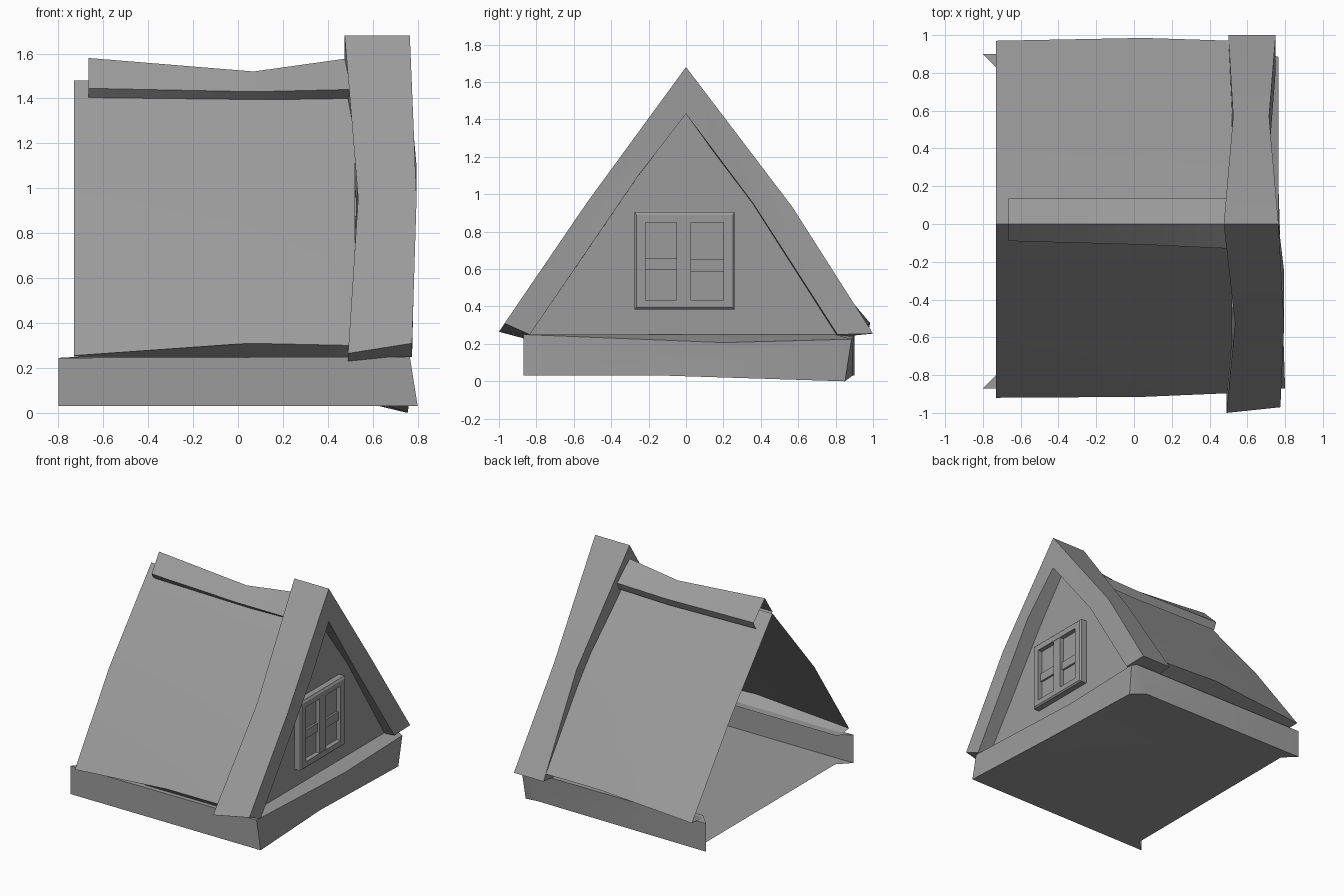
import bpy, bmesh

if "Cube" in bpy.data.objects:
    bpy.data.objects.remove(bpy.data.objects["Cube"])

grey = bpy.data.materials.new("mid_grey")
grey.diffuse_color = (.33, .33, .33, 1)
grey.use_nodes = True
grey.node_tree.nodes["Principled BSDF"].inputs["Base Color"].default_value = grey.diffuse_color


def loft(name, sections, closed_section=False, closed_path=False, caps=False, floor=False):
    """Join equal-length rows of points with faces; only real corners stay sharp."""
    bm = bmesh.new()
    rows = [[bm.verts.new(p) for p in s] for s in sections]
    n = len(rows[0])
    pairs = list(zip(rows, rows[1:]))
    if closed_path:
        pairs.append((rows[-1], rows[0]))
    for a, b in pairs:
        for i in range(n if closed_section else n - 1):
            j = (i + 1) % n
            bm.faces.new((a[i], a[j], b[j], b[i]))
    if caps:
        bm.faces.new(rows[0])
        bm.faces.new(rows[-1])
    if floor:
        bm.faces.new([r[0] for r in rows])
    bmesh.ops.recalc_face_normals(bm, faces=bm.faces)
    me = bpy.data.meshes.new(name)
    bm.to_mesh(me)
    bm.free()
    me.materials.append(grey)
    me.polygons.foreach_set("use_smooth", [True] * len(me.polygons))
    me.set_sharp_from_angle(angle=.5)
    ob = bpy.data.objects.new(name, me)
    bpy.context.collection.objects.link(ob)
    return ob


def bar(name, x0, x1, y0, y1, z0, z1):
    profile = [(y0, z0), (y1, z0), (y1, z1), (y0, z1)]
    return loft(name, [[(x, y, z) for y, z in profile] for x in (x0, x1)],
                closed_section=True, caps=True)


# Base tray: floor, outer wall and top rim, open at the back end
# outer bottom, outer top, inner x and y
stations = [
    ((-.80, -.87, .03), (-.80, -.87, .245), (-.71, -.78)),
    ((.80, -.87, .03), (.765, -.87, .25), (.67, -.78)),
    ((.76, -.10, .03), (.765, .20, .207), (.67, .10)),
    ((.755, .85, .0), (.765, .885, .225), (.67, .80)),
    ((.63, .89, .03), (.72, .895, .24), (.60, .81)),
    ((-.80, .90, .03), (-.80, .90, .245), (-.71, .81)),
]
loft("base_tray", [[(*i, .03), b, t, (*i, .25)] for b, t, i in stations], floor=True)

# Roof skin with tucked eaves
roof = []
for x, yl, yr, e in [(-.73, .92, .97, .255), (.05, .915, .985, .31), (.52, .895, .97, .30)]:
    roof.append([(x, -.84, .25), (x, -yl, e), (x, -.50, .885), (x, 0, 1.48),
                 (x, .50, .885), (x, yr, e), (x, .84, .25)])
loft("roof_skin", roof)

# Sagging ridge cap
cap = []
for x, top, yl, edge in [(-.665, 1.58, .09, 1.445), (.07, 1.52, .11, 1.43), (.50, 1.58, .13, 1.44)]:
    cap.append([(x, -.06, edge - .045), (x, -yl, edge), (x, 0, top),
                (x, .135, edge), (x, .11, edge - .055)])
loft("ridge_cap", cap)

# Bowed gable boards: back and front x, then (y, z) of back and front, outer and inner
boards = []
for xb, xf, ob, of, fi, bi in [
    (.49, .775, (-1.0, .265), (-.97, .31), (-.835, .25), (-.87, .23)),
    (.535, .795, (-.53, .955), (-.53, .955), (-.255, 1.10), (-.28, 1.06)),
    (.475, .765, (0, 1.68), (0, 1.68), (0, 1.43), (0, 1.43)),
    (.525, .715, (.57, .93), (.57, .93), (.36, .95), (.34, .96)),
    (.50, .75, (1.0, .255), (1.0, .255), (.81, .25), (.80, .235)),
]:
    boards.append([(xb, *ob), (xf, *of), (xf, *fi), (xb, *bi)])
loft("gable_boards", boards, closed_section=True, caps=True)

# Recessed gable wall
loft("gable_wall", [[(.67, -.85, .245), (.67, .85, .245)],
                    [(.67, -.30, 1.06), (.67, .36, .97)],
                    [(.67, -.005, 1.45), (.67, .005, 1.45)]])


# Window frame with chamfered rim
def ring(x, y0, y1, z0, z1):
    return [(x, y0, z0), (x, y1, z0), (x, y1, z1), (x, y0, z1)]


profile = [ring(.66, -.275, .26, .385, .905), ring(.715, -.275, .26, .385, .905),
           ring(.725, -.265, .25, .395, .89), ring(.725, -.217, .20, .435, .85),
           ring(.66, -.217, .20, .435, .85)]
loft("window_frame", profile, closed_section=True, closed_path=True)

# Glazing bars and panes
bar("window_mullion", .66, .722, -.05, .028, .43, .86)
bar("window_panes", .66, .69, -.22, .205, .43, .86)
for side, y0, y1, z0, z1 in [("left", -.22, -.045, .595, .66), ("right", .025, .205, .585, .65)]:
    bar("window_bar_" + side, .66, .705, y0, y1, z0, z1)
